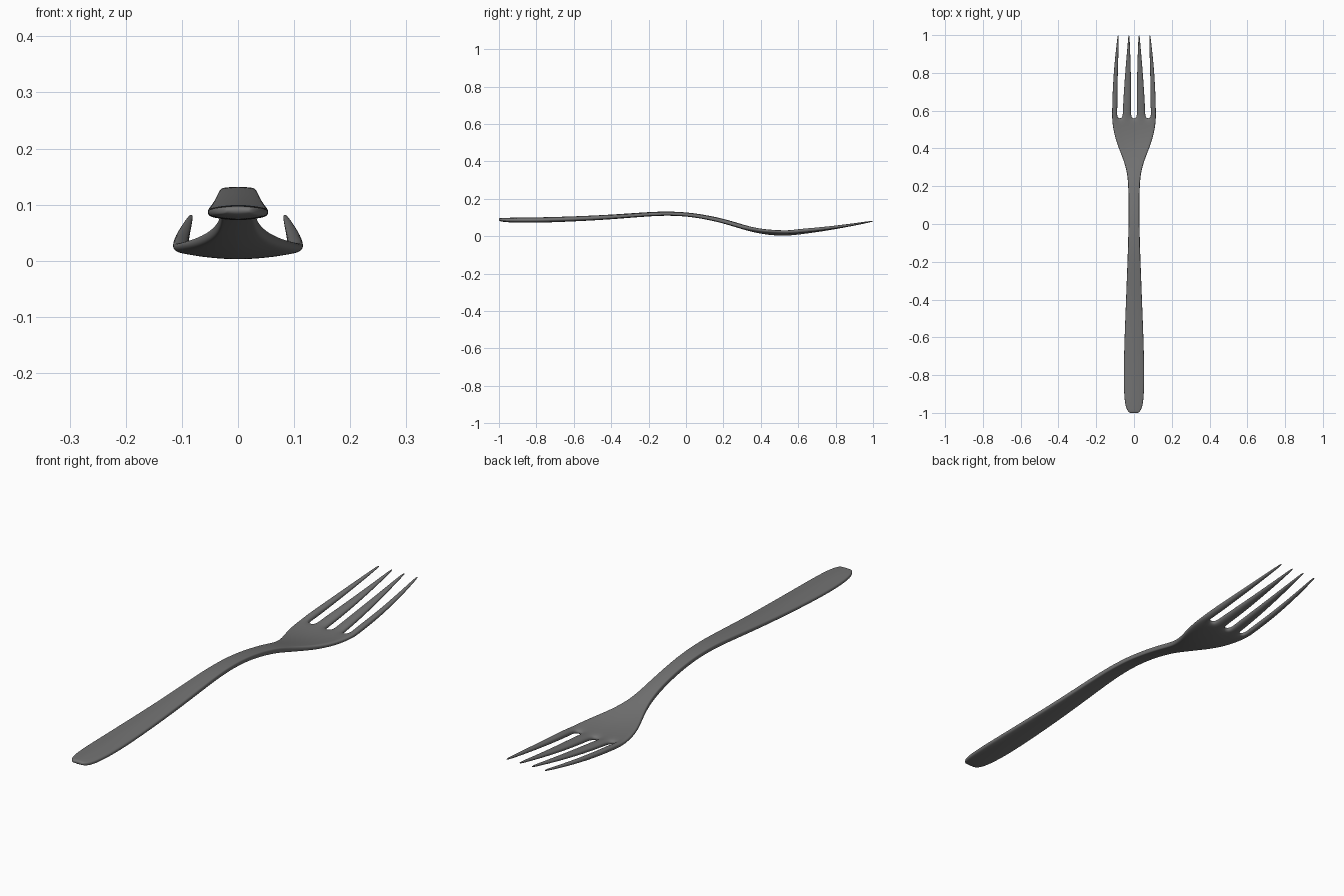
import bpy, bmesh

if "Cube" in bpy.data.objects:
    bpy.data.objects.remove(bpy.data.objects["Cube"])

# Body rows: y, half width, bottom z, thickness at the middle, edge thickness factor, edge lift
BODY = [
    (-1.001, .022, .083, .014, .8, 0), (-.985, .038, .078, .020, .6, 0),
    (-.95, .048, .074, .025, .5, 0), (-.88, .0535, .072, .028, .45, 0),
    (-.78, .0545, .072, .029, .45, 0), (-.6, .050, .079, .027, .5, 0),
    (-.4, .042, .090, .025, .6, 0), (-.2, .0345, .107, .023, .7, 0),
    (-.1, .031, .111, .022, .75, 0), (0, .029, .107, .022, .75, 0),
    (.1, .028, .092, .023, .75, 0), (.2, .030, .069, .025, .75, 0),
    (.27, .036, .047, .026, .75, 0), (.33, .052, .029, .026, .7, .003),
    (.39, .076, .015, .025, .7, .006), (.45, .098, .006, .024, .7, .010),
    (.51, .111, .002, .024, .7, .011), (.56, .116, .002, .024, .75, .011),
]
FRACTIONS = (1, .767, .517, .121)

# Tine rows: y, outer tine edges, inner tine edges, bottom z, thickness, edge lift
TINES = [
    (.60, (.116, .088), (.060, .0145), .006, .025, .010),
    (.70, (.1135, .0875), (.054, .0145), .020, .022, .006),
    (.80, (.1075, .0855), (.047, .0165), .037, .018, .003),
    (.90, (.0985, .0825), (.0385, .0195), .056, .013, .001),
    (.97, (.090, .0805), (.032, .0225), .071, .009, 0),
    (1.001, (.0860, .0805), (.0300, .0245), .078, .005, 0),
]

rows = []
for y, w, z, t, e, lift in BODY:
    rows.append((y, [w * f * 1.01 for f in FRACTIONS], z, t, e, lift))
for y, outer, inner, z, t, lift in TINES:
    xs = []
    for a, b in (outer, inner):
        c, h = (a + b) / 2, (a - b) / 2 * 1.06
        xs += [c + h, c - h]
    rows.append((y, xs, z, t * 1.06, .9, lift))

# Top and bottom sheets, mirrored about x = 0
bm = bmesh.new()
top, bottom = {}, {}
for r, (y, half, z, t, e, lift) in enumerate(rows):
    xs = [-x for x in half] + half[::-1]
    for c, x in enumerate(xs):
        u = (x / half[0]) ** 2
        mid = z + t / 2 + lift * u
        h = t / 2 * (1 - (1 - e) * u)
        top[r, c] = bm.verts.new((x, y, mid + h))
        bottom[r, c] = bm.verts.new((x, y, mid - h))

# Past the root row only the four tine columns continue
root = len(BODY) - 1
edges = {}
for r in range(len(rows) - 1):
    for c in range(7):
        if r >= root and c % 2:
            continue
        loop = [(r, c), (r, c + 1), (r + 1, c + 1), (r + 1, c)]
        bm.faces.new([top[k] for k in loop])
        bm.faces.new([bottom[k] for k in reversed(loop)])
        for a, b in zip(loop, loop[1:] + loop[:1]):
            edges.setdefault(frozenset((a, b)), []).append((a, b))

# Rim walls along every open edge, including the slots
for pair in edges.values():
    if len(pair) == 1:
        a, b = pair[0]
        bm.faces.new((top[b], top[a], bottom[a], bottom[b]))
bmesh.ops.recalc_face_normals(bm, faces=bm.faces[:])
for f in bm.faces:
    f.smooth = True

mesh = bpy.data.meshes.new("fork")
bm.to_mesh(mesh)
bm.free()
fork = bpy.data.objects.new("fork", mesh)
bpy.context.collection.objects.link(fork)

steel = bpy.data.materials.new("dark grey steel")
steel.diffuse_color = (.17, .17, .17, 1)
steel.use_nodes = True
steel.node_tree.nodes["Principled BSDF"].inputs["Base Color"].default_value = steel.diffuse_color
mesh.materials.append(steel)

sub = fork.modifiers.new("smooth", 'SUBSURF')
sub.levels = sub.render_levels = 3
